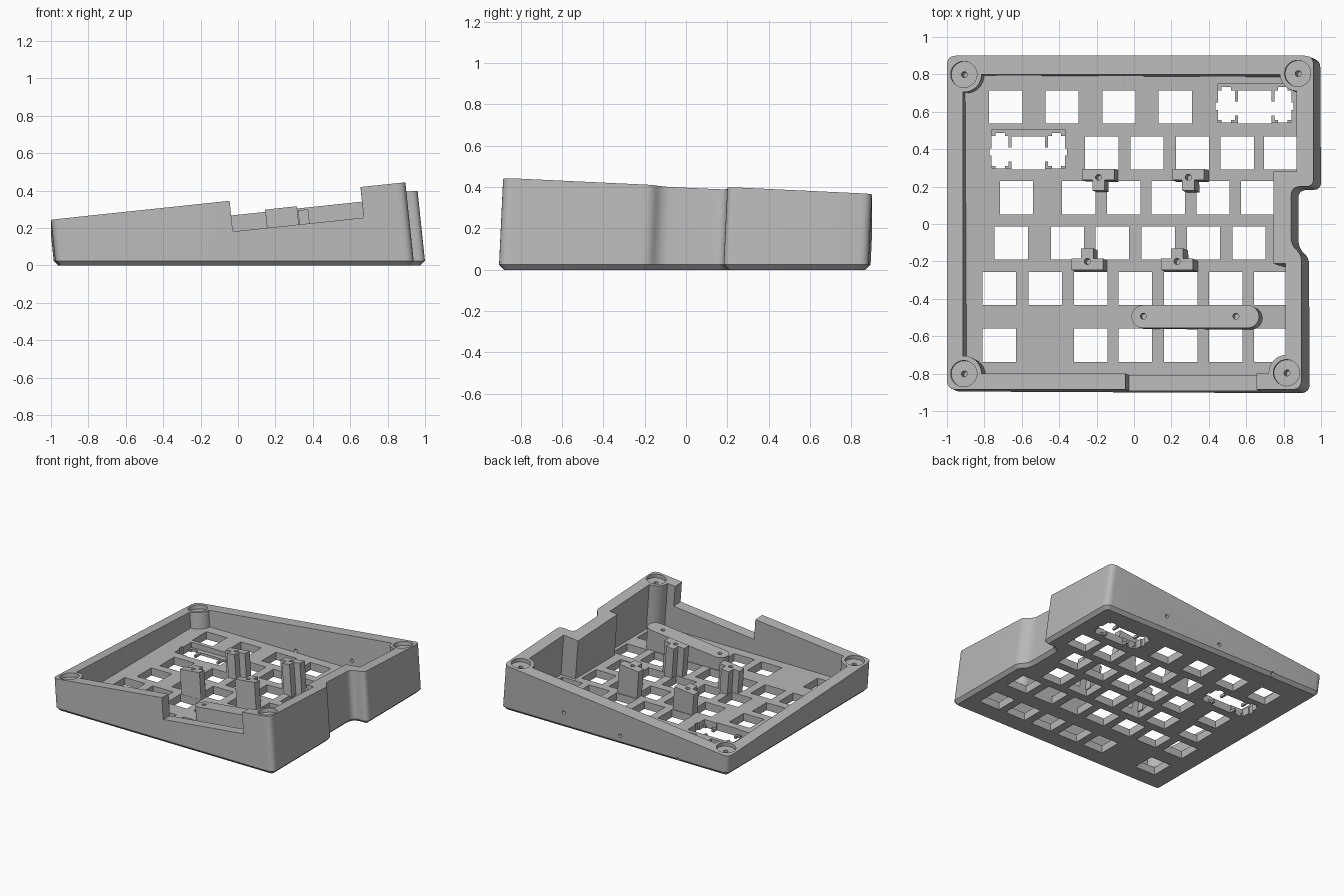
import bpy, bmesh, math
from mathutils import Vector

if "Cube" in bpy.data.objects:
    bpy.data.objects.remove(bpy.data.objects["Cube"])

grey = bpy.data.materials.new("plain grey")
grey.use_nodes = True
GREY = (0.48, 0.48, 0.48, 1)
grey.diffuse_color = GREY
grey.node_tree.nodes["Principled BSDF"].inputs["Base Color"].default_value = GREY

# The rim lies on a sloping plane and the walls run square to it
SX, SY, RIM, FLOOR = 0.1055, -0.047, 0.3085, 0.06
AXIS = Vector((-SX, -SY, 1)).normalized()


def rim(x, y, drop=0):
    return Vector((x, y, RIM + SX * x + SY * y + drop))


def rounded(corners, steps=6):
    """Outline from (x, y, radius) corners."""
    out = []
    for i, (x, y, r) in enumerate(corners):
        p = Vector((x, y))
        if not r:
            out.append(p)
            continue
        a = p + (Vector(corners[i - 1][:2]) - p).normalized() * r
        b = p + (Vector(corners[(i + 1) % len(corners)][:2]) - p).normalized() * r
        for k in range(steps + 1):
            t = k / steps
            out.append(a * (1 - t) ** 2 + p * 2 * t * (1 - t) + b * t ** 2)
    return out


def circle(x, y, r, n=40):
    return [(x + r * math.cos(math.tau * k / n), y + r * math.sin(math.tau * k / n)) for k in range(n)]


def add_prism(bm, outline, drop=0, over=0, floor=None, depth=0):
    """Leaning prism; ends flat at height floor, or parallel to the rim."""
    top, low = [], []
    for x, y in outline:
        p = rim(x, y, drop)
        down = depth if floor is None else (p.z - floor) / AXIS.z
        top.append(bm.verts.new(p + AXIS * over))
        low.append(bm.verts.new(p - AXIS * down))
    bm.faces.new(top)
    base = bm.faces.new(low[::-1])
    for i in range(len(top)):
        bm.faces.new((top[i - 1], low[i - 1], low[i], top[i]))
    return base


def add_box(bm, x0, x1, y0, y1, z0, z1):
    low = [bm.verts.new((x, y, z0)) for x, y in ((x0, y0), (x1, y0), (x1, y1), (x0, y1))]
    top = [bm.verts.new(v.co + Vector((0, 0, z1 - z0))) for v in low]
    bm.faces.new(top)
    bm.faces.new(low[::-1])
    for i in range(4):
        bm.faces.new((top[i - 1], low[i - 1], low[i], top[i]))


def finish(name, bm):
    bmesh.ops.recalc_face_normals(bm, faces=bm.faces[:])
    mesh = bpy.data.meshes.new(name)
    bm.to_mesh(mesh)
    bm.free()
    mesh.materials.append(grey)
    obj = bpy.data.objects.new(name, mesh)
    bpy.context.collection.objects.link(obj)
    return obj


def prisms(name, outlines, **kw):
    bm = bmesh.new()
    for o in outlines:
        add_prism(bm, o, **kw)
    return finish(name, bm)


def boxes(name, items):
    bm = bmesh.new()
    for b in items:
        add_box(bm, *b)
    return finish(name, bm)


def cut(obj, cutter):
    mod = obj.modifiers.new("cut", 'BOOLEAN')
    mod.operation, mod.solver, mod.object = 'DIFFERENCE', 'EXACT', cutter
    bpy.context.view_layer.objects.active = obj
    bpy.ops.object.modifier_apply(modifier=mod.name)
    bpy.data.objects.remove(cutter)


def smooth(obj):
    bpy.ops.object.select_all(action='DESELECT')
    obj.select_set(True)
    bpy.context.view_layer.objects.active = obj
    bpy.ops.object.shade_smooth_by_angle(angle=math.radians(30))


# Outer block with a chamfered foot
R = 0.05
outer = rounded([(-1, -0.885, R), (0.895, -0.885, R), (0.895, -0.165, 0.03), (0.84, -0.11, 0.04),
                 (0.84, 0.2, R), (0.96, 0.2, 0.04), (0.96, 0.9, R), (-1, 0.9, R)])
bm = bmesh.new()
foot = add_prism(bm, outer, floor=0.025)
bmesh.ops.recalc_face_normals(bm, faces=bm.faces[:])
bmesh.ops.inset_region(bm, faces=[foot], thickness=0.025, depth=0.025)
for v in foot.verts:
    v.co.z = 0
case = finish("case", bm)

# Cavity, leaving round screw columns in the corners
bosses = [(-0.91, 0.8), (0.875, 0.805), (0.815, -0.795), (-0.91, -0.8)]
inner = [(-0.915, -0.8), (0.81, -0.8), (0.81, -0.21), (0.745, -0.21),
         (0.745, 0.28), (0.87, 0.28), (0.87, 0.8), (-0.915, 0.8)]
cavity = prisms("cavity_cutter", [inner], over=0.1, floor=FLOOR)
cut(cavity, prisms("column_cutter", [circle(x, y, 0.095) for x, y in bosses], over=0.2, floor=0))
cut(case, cavity)

# Opening in the front wall
cut(case, prisms("opening_cutter", [[(-0.045, -1), (0.655, -1), (0.655, -0.75), (-0.045, -0.75)]],
                 over=0.1, depth=0.165))

# Screw recesses and pilot holes on the columns
cut(case, prisms("recess_cutter", [circle(x, y, 0.07) for x, y in bosses], over=0.05, depth=0.03))
cut(case, prisms("pilot_cutter", [circle(x, y, 0.016, 16) for x, y in bosses], over=0.05, depth=0.15))

# Key openings, row by row: centre y, then centre x of each key
rows = [
    (0.625, (-0.685, -0.385, -0.08, 0.22, 0.645)),
    (0.38, (-0.565, -0.172, 0.07, 0.313, 0.552, 0.785)),
    (0.14, (-0.628, -0.295, -0.055, 0.183, 0.422, 0.66)),
    (-0.102, (-0.657, -0.355, -0.117, 0.13, 0.372, 0.615)),
    (-0.345, (-0.72, -0.475, -0.232, 0.007, 0.25, 0.49, 0.73)),
    (-0.648, (-0.72, -0.232, 0.007, 0.25, 0.49, 0.73)),
]
H = 0.089
keys = [(x - H, x + H, y - H, y + H, -0.1, 0.1) for y, xs in rows for x in xs]

# Wide keys get side slots, a link and a shallow recess
links, pockets = [], []
for x, y in ((0.645, 0.625), (-0.565, 0.38)):
    for s in (-1, 1):
        c = x + s * 0.151
        keys.append((c - 0.045, c + 0.045, y - 0.07, y + 0.09, -0.1, 0.1))
        links.append((c - 0.025, c + 0.025, y - 0.082, y + 0.107, -0.1, 0.1))
        e = x + s * 0.197
        links.append((e - 0.011, e + 0.011, y - 0.015, y + 0.025, -0.1, 0.1))
    links.append((x - 0.12, x + 0.12, y - 0.045, y + 0.03, -0.1, 0.1))
    pockets.append((x - 0.195, x + 0.195, y - 0.082, y + 0.125, 0.02, 0.1))
for name, items in (("key_cutter", keys), ("link_cutter", links), ("pocket_cutter", pockets)):
    cut(case, boxes(name, items))

# Small screw holes through the back wall
bm = bmesh.new()
for x in (-0.55, -0.05, 0.44):
    c = rim(x, 0.87, -0.19)
    ring = [(c.x + a, c.z + b) for a, b in circle(0, 0, 0.014, 16)]
    near = [bm.verts.new((a, 0.7, b)) for a, b in ring]
    far = [bm.verts.new((a, 1.05, b)) for a, b in ring]
    bm.faces.new(near)
    bm.faces.new(far[::-1])
    for i in range(len(ring)):
        bm.faces.new((near[i - 1], far[i - 1], far[i], near[i]))
cut(case, finish("wall_hole_cutter", bm))
smooth(case)

# T-shaped board posts, front pair facing the rear pair
tee = [(-0.085, -0.045), (0.085, -0.045), (0.085, 0.015), (0.033, 0.015),
       (0.033, 0.07), (-0.033, 0.07), (-0.033, 0.015), (-0.085, 0.015)]
for name, x, y, s in (("front_left_post", 0.23, -0.2, 1), ("front_right_post", -0.25, -0.2, 1),
                      ("rear_left_post", 0.29, 0.25, -1), ("rear_right_post", -0.19, 0.25, -1)):
    post = prisms(name, [[(x + s * a, y + s * b) for a, b in tee]], drop=-0.037, floor=0.05)
    cut(post, prisms("hole_cutter", [circle(x, y, 0.016, 16)], drop=-0.037, over=0.05, depth=0.12))
    smooth(post)

# Rounded mounting bar behind the opening
right_end = [p for p in circle(0.607, -0.495, 0.061) if p[0] >= 0.606]
right_end.sort(key=lambda p: p[1])
left_end = [(0.655 - x, y) for x, y in reversed(right_end)]
bar = prisms("mounting_bar", [right_end + left_end], drop=-0.17, floor=0.05)
cut(bar, prisms("hole_cutter", [circle(x, -0.493, 0.016, 16) for x in (0.05, 0.545)],
                drop=-0.17, over=0.05, depth=0.08))
smooth(bar)
